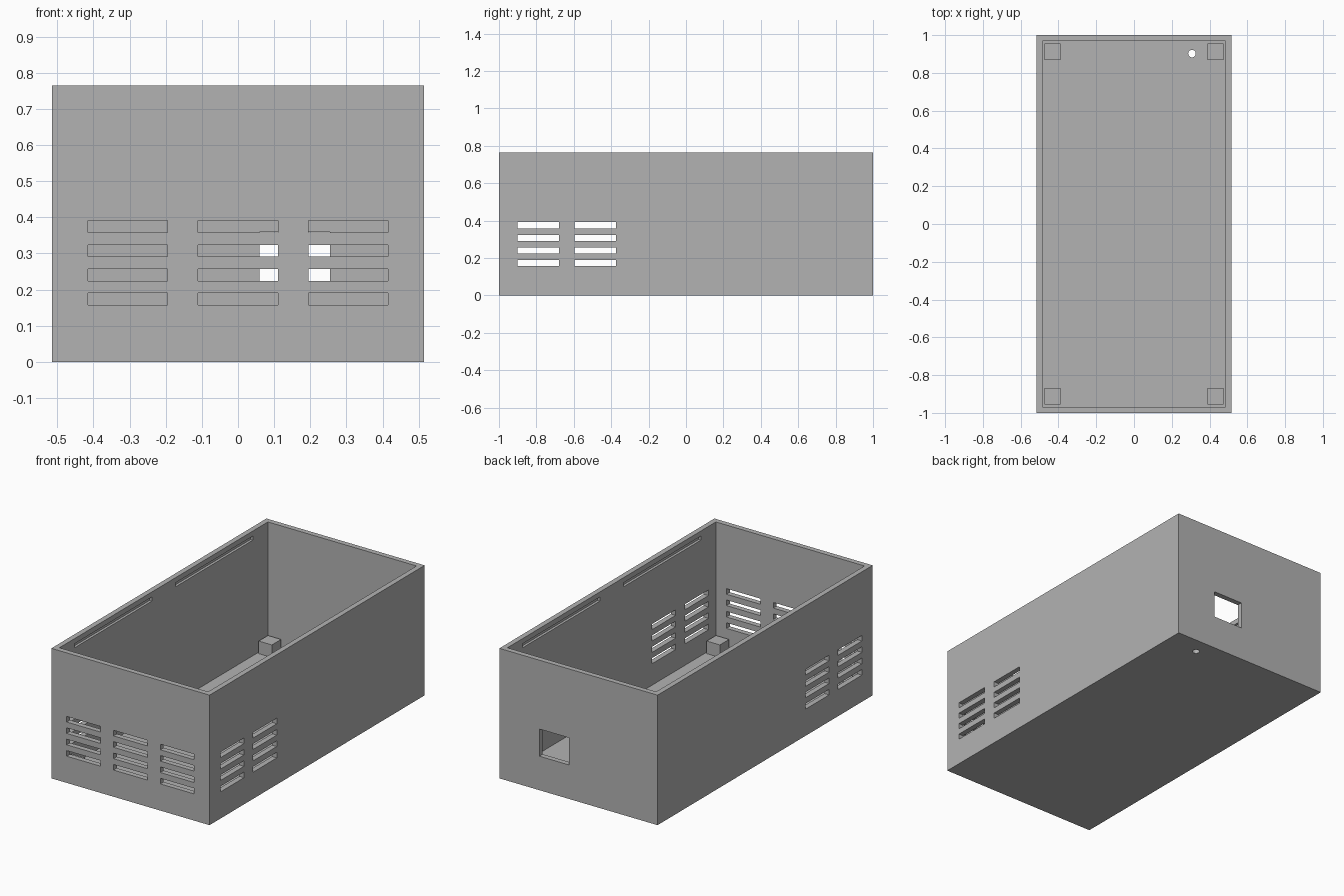
import bpy
import bmesh
from mathutils import Matrix

cube = bpy.data.objects.get("Cube")
if cube:
    bpy.data.objects.remove(cube, do_unlink=True)

grey = bpy.data.materials.new("plain grey")
grey.use_nodes = True
colour = (0.45, 0.45, 0.45, 1)
grey.diffuse_color = colour
grey.node_tree.nodes["Principled BSDF"].inputs["Base Color"].default_value = colour

HALF_X, HALF_Y, HEIGHT, WALL = 0.515, 1.0, 0.765, 0.031
IN_X, IN_Y = HALF_X - WALL, HALF_Y - WALL


def add_box(bm, x, y, z):
    """Add a box given its (low, high) extent on each axis."""
    spans = (x, y, z)
    size = [abs(b - a) for a, b in spans]
    centre = [(a + b) / 2 for a, b in spans]
    matrix = Matrix.Translation(centre) @ Matrix.Diagonal((*size, 1))
    bmesh.ops.create_cube(bm, size=1, matrix=matrix)


def make_object(name, bm):
    mesh = bpy.data.meshes.new(name)
    bm.to_mesh(mesh)
    bm.free()
    mesh.materials.append(grey)
    obj = bpy.data.objects.new(name, mesh)
    bpy.context.collection.objects.link(obj)
    return obj


def cut(target, name, bm):
    """Subtract a hidden cutter from the target."""
    cutter = make_object(name, bm)
    cutter.hide_render = True
    cutter.hide_viewport = True
    mod = target.modifiers.new(name, "BOOLEAN")
    mod.operation = "DIFFERENCE"
    mod.solver = "EXACT"
    mod.object = cutter


# Open-topped case
bm = bmesh.new()
add_box(bm, (-HALF_X, HALF_X), (-HALF_Y, HALF_Y), (0, HEIGHT))
case = make_object("case", bm)

# Inner cavity
bm = bmesh.new()
add_box(bm, (-IN_X, IN_X), (-IN_Y, IN_Y), (WALL, HEIGHT + 0.1))
cut(case, "cavity_cutter", bm)

# Openings through the walls and floor
bm = bmesh.new()
for row in range(4):
    low = 0.157 + row * 0.067
    z = (low, low + 0.033)
    # Front vents: three columns
    for x in (-0.305, 0, 0.305):
        add_box(bm, (x - 0.11, x + 0.11), (-HALF_Y - 0.03, -IN_Y + 0.02), z)
    # Side vents: two columns on each wall
    for side in (-1, 1):
        for y in (-0.79, -0.485):
            add_box(bm, (side * (IN_X - 0.02), side * (HALF_X + 0.03)),
                    (y - 0.11, y + 0.11), z)

# Rear socket opening
add_box(bm, (0.06, 0.255), (IN_Y - 0.02, HALF_Y + 0.03), (0.2, 0.36))

# Lid catch grooves, cut part way into the side walls
for side in (-1, 1):
    for y in (-0.47, 0.47):
        add_box(bm, (side * (IN_X - 0.02), side * (IN_X + 0.015)),
                (y - 0.36, y + 0.36), (0.711, 0.735))

# Round hole in the floor
bmesh.ops.create_cone(bm, cap_ends=True, segments=24, radius1=0.02, radius2=0.02,
                      depth=0.1, matrix=Matrix.Translation((0.307, 0.902, WALL / 2)))
cut(case, "opening_cutter", bm)

# Four square mounting posts on the floor
for x, side in ((-0.431, "right"), (0.431, "left")):
    for y, end in ((-0.912, "front"), (0.912, "back")):
        bm = bmesh.new()
        add_box(bm, (x - 0.043, x + 0.043), (y - 0.043, y + 0.043), (WALL - 0.005, 0.105))
        make_object(f"{end}_{side}_post", bm)
